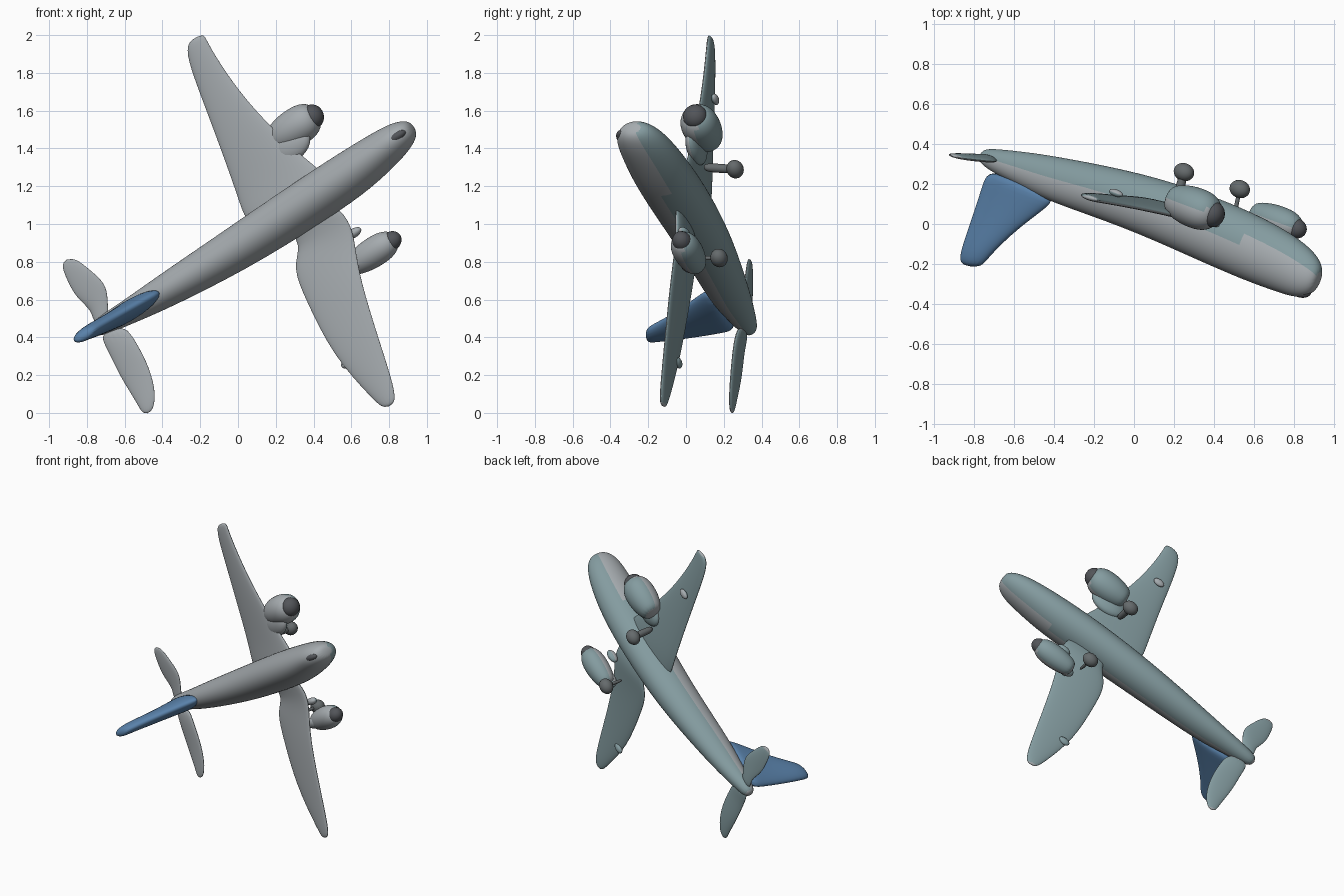
import bpy, bmesh
from math import sin, cos, tau
from mathutils import Vector, Matrix

# Aircraft axes: forward, left span, up (the plane is banked and climbing)
FWD = Vector((0.806, -0.30, 0.508)).normalized()
SPAN = Vector((-0.464, 0.115, 0.878)).normalized()
UP = FWD.cross(SPAN).normalized()


def material(name, color):
    m = bpy.data.materials.new(name)
    m.diffuse_color = (*color, 1)
    return m


GREY = material("upper_grey", (0.38, 0.41, 0.43))
TEAL = material("underside_teal", (0.23, 0.33, 0.35))
BLUE = material("fin_blue", (0.10, 0.22, 0.40))
DARK = material("dark_trim", (0.085, 0.09, 0.10))
METAL = material("wheel_grey", (0.13, 0.145, 0.15))


def finish(name, bm, mat=None, sub=2):
    """Make the object; without a material it is grey above, teal below."""
    bmesh.ops.recalc_face_normals(bm, faces=bm.faces)
    bm.normal_update()
    for f in bm.faces:
        f.smooth = True
        if not mat and f.normal.dot(UP) < -0.15:
            f.material_index = 1
    me = bpy.data.meshes.new(name)
    for m in ([mat] if mat else [GREY, TEAL]):
        me.materials.append(m)
    bm.to_mesh(me)
    bm.free()
    ob = bpy.data.objects.new(name, me)
    bpy.context.collection.objects.link(ob)
    if sub:
        mod = ob.modifiers.new("smooth", 'SUBSURF')
        mod.levels = mod.render_levels = sub
    return ob


def loft(name, sections, mat=None, n=16):
    """Skin elliptical rings given as (centre, half axis a, half axis b)."""
    bm = bmesh.new()
    rings = [[bm.verts.new(c + a * cos(tau * i / n) + b * sin(tau * i / n))
              for i in range(n)] for c, a, b in sections]
    for r, q in zip(rings, rings[1:]):
        for i in range(n):
            j = (i + 1) % n
            bm.faces.new((r[i], r[j], q[j], q[i]))
    bm.faces.new(rings[0])
    bm.faces.new(rings[-1])
    return finish(name, bm, mat)


def surface(name, sections, normal, mat=None):
    """Wing-like part from (leading edge, trailing edge, thickness)."""
    rings = []
    for le, te, t in sections:
        le, te = Vector(le), Vector(te)
        rings.append(((le + te) / 2, (le - te) / 2, normal * t / 2))
    return loft(name, rings, mat)


def blob(name, centre, rf, rs, ru, mat=None):
    bm = bmesh.new()
    bmesh.ops.create_uvsphere(bm, u_segments=24, v_segments=14, radius=1)
    m = Matrix((FWD * rf, SPAN * rs, UP * ru)).transposed().to_4x4()
    bm.transform(Matrix.Translation(centre) @ m)
    return finish(name, bm, mat, 0)


def body(name, rows, mat=None):
    return loft(name, [(Vector(c), SPAN * s, UP * u) for c, s, u in rows], mat)


# Fuselage, tail to nose
body("fuselage", [
    ((-0.77, 0.345, 0.43), 0.035, 0.035),
    ((-0.70, 0.32, 0.47), 0.055, 0.06),
    ((-0.55, 0.275, 0.55), 0.07, 0.09),
    ((-0.40, 0.225, 0.635), 0.09, 0.118),
    ((0.0, 0.12, 0.87), 0.122, 0.147),
    ((0.35, -0.015, 1.10), 0.132, 0.168),
    ((0.60, -0.125, 1.265), 0.13, 0.168),
    ((0.76, -0.20, 1.385), 0.11, 0.15),
    ((0.85, -0.25, 1.455), 0.09, 0.13),
    ((0.905, -0.275, 1.495), 0.062, 0.09),
    ((0.925, -0.28, 1.51), 0.03, 0.04)])
blob("windscreen", (0.83, -0.325, 1.455), 0.07, 0.03, 0.042, DARK)

# Main wings, root to tip
surface("left_wing", [
    ((0.50, -0.04, 1.17), (0.13, 0.10, 0.93), 0.06),
    ((0.47, -0.02, 1.27), (0.03, 0.12, 1.02), 0.07),
    ((0.34, 0.015, 1.36), (0.0, 0.135, 1.13), 0.055),
    ((0.09, 0.07, 1.60), (-0.12, 0.14, 1.47), 0.045),
    ((-0.07, 0.10, 1.81), (-0.215, 0.15, 1.72), 0.04),
    ((-0.165, 0.115, 1.97), (-0.28, 0.15, 1.91), 0.035),
    ((-0.18, 0.12, 2.01), (-0.255, 0.14, 1.975), 0.025)], UP)
surface("right_wing", [
    ((0.48, -0.06, 1.14), (0.24, 0.03, 0.99), 0.05),
    ((0.60, -0.045, 1.02), (0.34, 0.05, 0.89), 0.06),
    ((0.625, -0.055, 0.88), (0.28, 0.05, 0.77), 0.05),
    ((0.65, -0.08, 0.71), (0.36, 0.02, 0.59), 0.045),
    ((0.745, -0.11, 0.40), (0.50, -0.03, 0.30), 0.04),
    ((0.835, -0.135, 0.12), (0.71, -0.09, 0.075), 0.035),
    ((0.83, -0.135, 0.045), (0.77, -0.11, 0.02), 0.025)], UP)

# Tailplanes
surface("left_tailplane", [
    ((-0.68, 0.315, 0.49), (-0.77, 0.345, 0.47), 0.035),
    ((-0.69, 0.315, 0.57), (-0.77, 0.345, 0.54), 0.03),
    ((-0.69, 0.31, 0.68), (-0.86, 0.35, 0.61), 0.03),
    ((-0.78, 0.32, 0.755), (-0.905, 0.35, 0.70), 0.03),
    ((-0.87, 0.33, 0.83), (-0.945, 0.35, 0.80), 0.02)], UP)
surface("right_tailplane", [
    ((-0.60, 0.28, 0.47), (-0.74, 0.33, 0.42), 0.04),
    ((-0.54, 0.255, 0.38), (-0.69, 0.305, 0.33), 0.035),
    ((-0.465, 0.24, 0.24), (-0.625, 0.295, 0.19), 0.032),
    ((-0.43, 0.23, 0.09), (-0.54, 0.265, 0.06), 0.03),
    ((-0.455, 0.235, 0.0), (-0.505, 0.25, -0.01), 0.02)], UP)

# Blue swept fin
surface("tail_fin", [
    ((-0.39, 0.14, 0.65), (-0.73, 0.29, 0.45), 0.12),
    ((-0.42, 0.09, 0.64), (-0.76, 0.20, 0.43), 0.105),
    ((-0.58, -0.02, 0.55), (-0.815, 0.02, 0.40), 0.085),
    ((-0.73, -0.165, 0.465), (-0.875, -0.15, 0.385), 0.075),
    ((-0.765, -0.22, 0.44), (-0.87, -0.21, 0.375), 0.055)], SPAN, BLUE)

# Engines blending back into the wing, struts and wheels for each side
PROFILE = [(-0.17, 0.6), (-0.11, 0.85), (-0.04, 1.0), (0.05, 1.0), (0.10, 0.8), (0.13, 0.5)]
for side, engine, r, wheel, mount, rad in (
        ("left", (0.31, 0.08, 1.515), 0.105, (0.25, 0.26, 1.29), (0.21, 0.09, 1.30), 0.026),
        ("right", (0.725, 0.01, 0.855), 0.082, (0.53, 0.175, 0.82), (0.50, 0.03, 0.82), 0.012)):
    c = Vector(engine)
    body(side + "_engine", [(c + FWD * t, SPAN.length * r * k, r * k) for t, k in PROFILE])
    blob(side + "_spinner", c + FWD * 0.105, 0.06, r * 0.62, r * 0.62, DARK)
    w, m = Vector(wheel), Vector(mount)
    loft(side + "_strut", [(m.lerp(w, k), FWD * rad, SPAN * rad) for k in (0, 0.5, 1)], METAL, 8)
    blob(side + "_wheel", w, 0.055, 0.046, 0.045, METAL)

# Fillet between the left engine and the wing root
blob("left_engine_fillet", (0.27, 0.055, 1.41), 0.13, 0.085, 0.045)
# Small wing fairings and right engine bracket
for name, p in (("left_fairing", (-0.09, 0.155, 1.66)), ("right_fairing", (0.58, -0.04, 0.265))):
    blob(name, p, 0.04, 0.025, 0.018)
blob("right_engine_bracket", (0.61, -0.01, 0.95), 0.05, 0.025, 0.03)
blob("right_engine_fillet", (0.62, 0.01, 0.79), 0.07, 0.04, 0.04)
